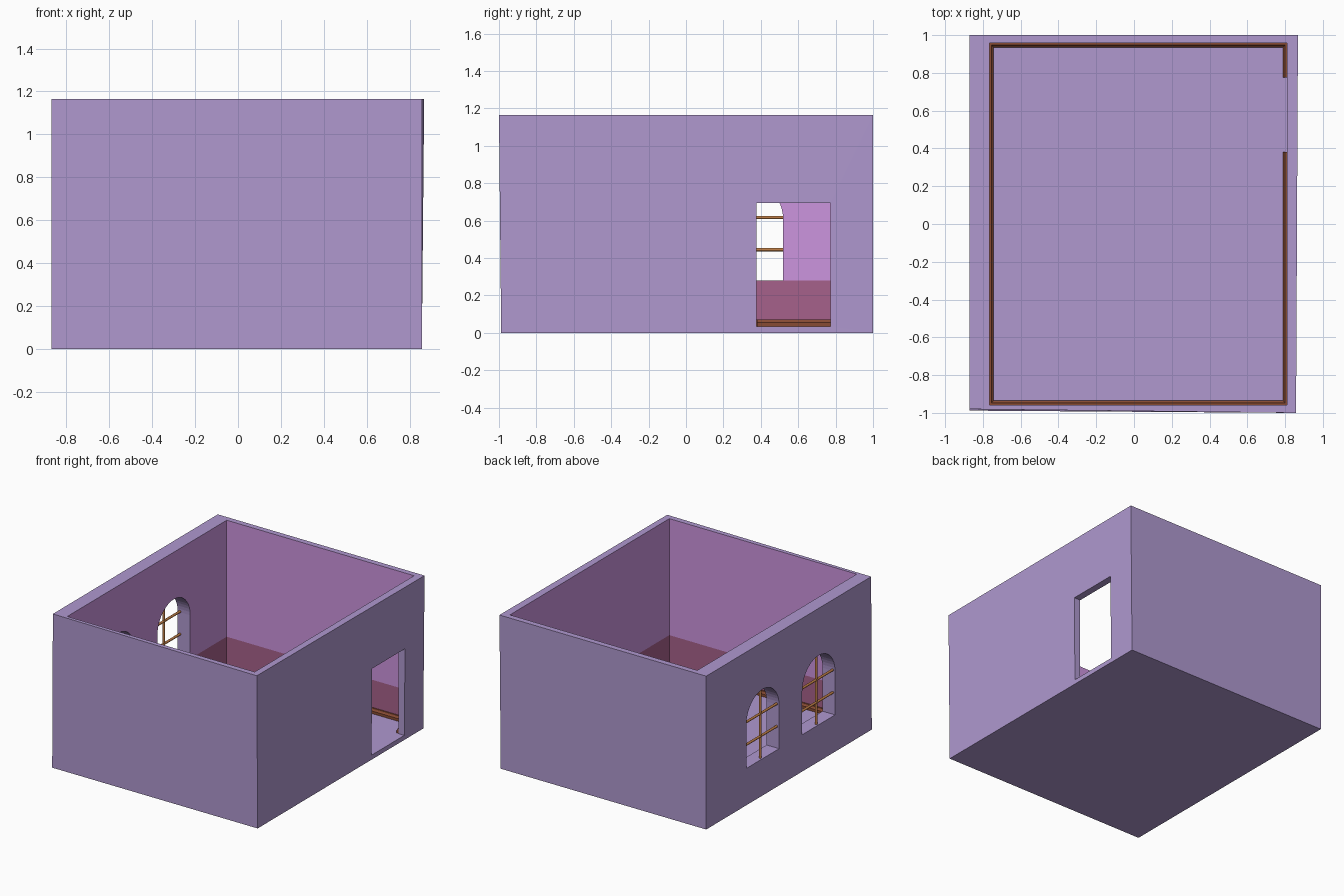
import bpy, bmesh, math
from mathutils import Vector

if "Cube" in bpy.data.objects:
    bpy.data.objects.remove(bpy.data.objects["Cube"])


def material(name, rgb):
    m = bpy.data.materials.new(name)
    m.diffuse_color = [(c / 255) ** 2.2 for c in rgb] + [1]
    m.use_nodes = True
    m.node_tree.nodes["Principled BSDF"].inputs["Base Color"].default_value = m.diffuse_color
    return m


LILAC = material("lilac_plaster", (174, 151, 206))
PINK = material("pink_wall_paint", (203, 147, 222))
RED = material("red_wainscot", (165, 97, 138))
BROWN = material("brown_wood", (134, 76, 54))
OAK = material("window_wood", (190, 125, 72))


def add_object(name, bm, mats):
    bmesh.ops.recalc_face_normals(bm, faces=bm.faces)
    me = bpy.data.meshes.new(name)
    bm.to_mesh(me)
    bm.free()
    for m in mats:
        me.materials.append(m)
    ob = bpy.data.objects.new(name, me)
    bpy.context.collection.objects.link(ob)
    return ob


def loft(rings, cap=True, closed=True):
    """Bridge successive rings of points into a skin."""
    bm = bmesh.new()
    vs = [[bm.verts.new(p) for p in r] for r in rings]
    n = len(vs[0])
    for j, (a, b) in enumerate(zip(vs, vs[1:])):
        for i in range(n):
            k = (i + 1) % n
            f = bm.faces.new((a[i], a[k], b[k], b[i]))
            f.material_index = j
    if cap:
        bm.faces.new(vs[0][::-1]).material_index = 0
        bm.faces.new(vs[-1]).material_index = 0
    return bm


def rect(x0, x1, y0, y1, z):
    return [(x0, y0, z), (x1, y0, z), (x1, y1, z), (x0, y1, z)]


def cut(target, cutter):
    mod = target.modifiers.new(cutter.name, 'BOOLEAN')
    mod.operation = 'DIFFERENCE'
    mod.solver = 'EXACT'
    mod.object = cutter
    cutter.hide_render = True
    cutter.display_type = 'WIRE'
    cutters.append(cutter)


cutters = []
H, FLOOR, SILL, SPRING, R = 1.165, 0.035, 0.28, 0.61, 0.197
X0, X1, Y = -0.765, 0.81, 0.957
MATS = [LILAC, RED, PINK]

# Slightly leaning outer block
top = [(-0.87, -0.98, H), (0.858, -1, H), (0.868, 1, H), (-0.87, 1, H)]
room = add_object("room_shell", loft([rect(-0.87, 0.857, -0.988, 1, 0), top]), MATS)

# Room cavity: red wainscot band below, pink paint above, lilac floor
bm = loft([rect(X0, X1, -Y, Y, z) for z in (FLOOR, SILL, H + 0.2)])
for f in bm.faces:
    if abs(f.normal.z) < 0.5 and len({round(v.co.z, 3) for v in f.verts}) > 1:
        f.material_index = 1 if f.calc_center_median().z < SILL else 2
cut(room, add_object("cavity_cutter", bm, MATS))

# Doorway
cut(room, add_object("door_cutter",
    loft([rect(X1 - 0.1, 1, 0.378, 0.772, z) for z in (FLOOR, 0.695)]), MATS))


def bar(name, a, b, r=0.009):
    a, b = Vector(a), Vector(b)
    bm = bmesh.new()
    bmesh.ops.create_cone(bm, cap_ends=True, segments=12, radius1=r, radius2=r,
                          depth=(b - a).length)
    ob = add_object(name, bm, [OAK])
    ob.location = (a + b) / 2
    ob.rotation_euler = (b - a).to_track_quat('Z', 'Y').to_euler()
    ob.data.shade_smooth()
    ob.data.set_sharp_from_angle(angle=math.radians(50))


# Arched windows with glazing bars
for i, yc in enumerate((0.322, -0.35), 1):
    prof = [(yc - R, SILL), (yc + R, SILL)]
    prof += [(yc + R * math.cos(t), SPRING + R * math.sin(t))
             for t in (math.pi * k / 24 for k in range(25))]
    rings = [[(x, y, z) for y, z in prof] for x in (-1, X0 + 0.1)]
    cut(room, add_object(f"window_cutter_{i}", loft(rings), MATS))
    x = -0.85
    bar(f"window_{i}_mullion", (x, yc, SILL), (x, yc, SPRING + R))
    for z in (0.445, 0.617):
        bar(f"window_{i}_rail_{z:.2f}", (x, yc - R, z), (x, yc + R, z))

# Apply the cuts and discard the cutters
bpy.context.view_layer.update()
dg = bpy.context.evaluated_depsgraph_get()
mesh = bpy.data.meshes.new_from_object(room.evaluated_get(dg))
room.modifiers.clear()
room.data = mesh
for c in cutters:
    bpy.data.objects.remove(c)

# Skirting board swept round the walls, open at the door
section = [(0, FLOOR), (0.022, FLOOR), (0.022, 0.055), (0.014, 0.062),
           (0.010, 0.071), (0, 0.071)]


def path(d):
    return [(X1 - d, 0.775), (X1 - d, Y - d), (X0 + d, Y - d),
            (X0 + d, d - Y), (X1 - d, d - Y), (X1 - d, 0.382)]


rings = [[(*path(d)[k], z) for d, z in section] for k in range(6)]
bm = loft(rings)
for f in bm.faces:
    f.material_index = 0
add_object("skirting_board", bm, [BROWN])
